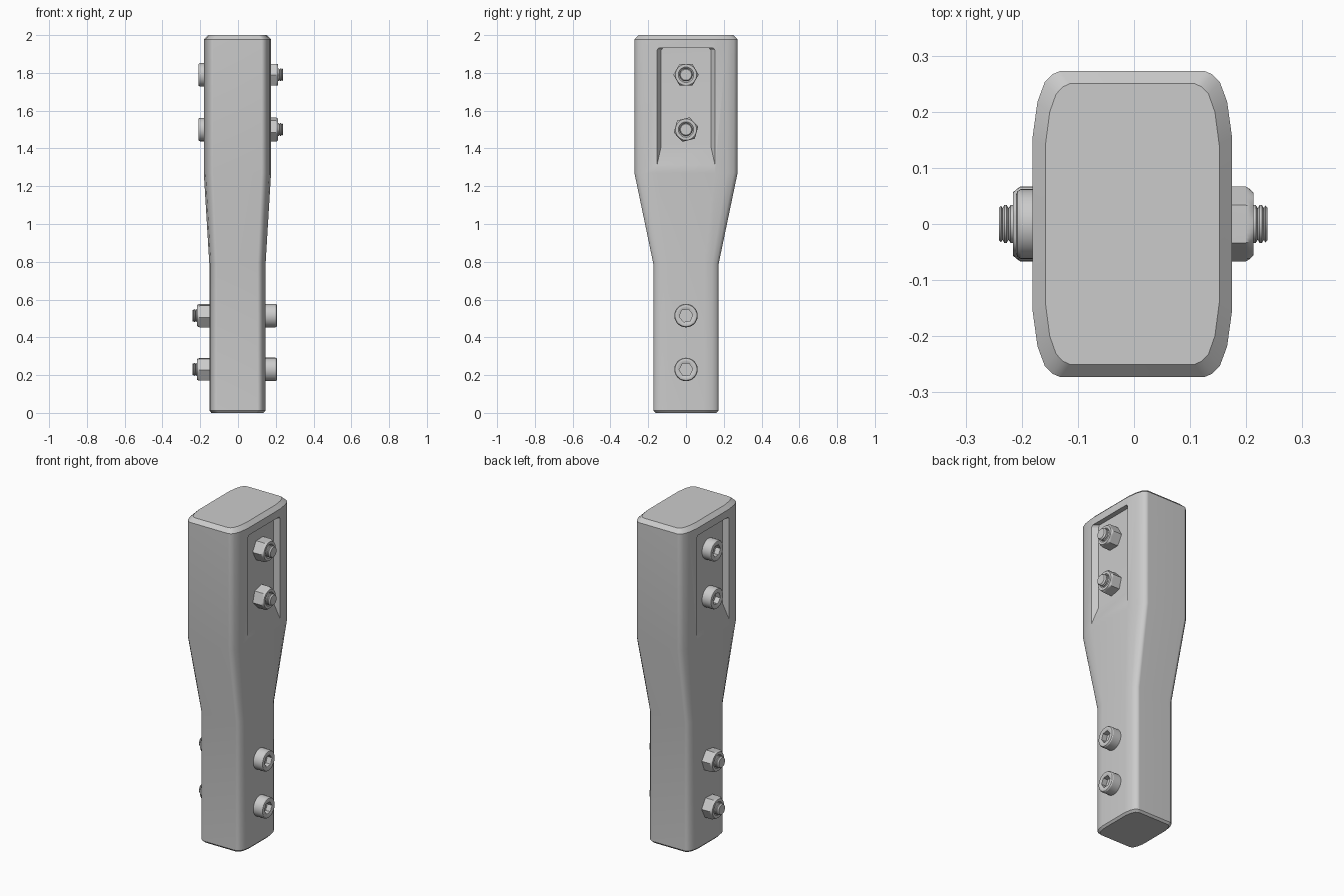
import bpy, bmesh
from math import pi, cos, sin

if "Cube" in bpy.data.objects:
    bpy.data.objects.remove(bpy.data.objects["Cube"])


def loft(name, rings):
    """Closed solid skinned through equal-length rings of points."""
    bm = bmesh.new()
    vr = [[bm.verts.new(p) for p in ring] for ring in rings]
    n = len(vr[0])
    for a, b in zip(vr, vr[1:]):
        for i in range(n):
            j = (i + 1) % n
            bm.faces.new((a[i], a[j], b[j], b[i]))
    bm.faces.new(vr[0])
    bm.faces.new(vr[-1])
    bmesh.ops.recalc_face_normals(bm, faces=bm.faces[:])
    me = bpy.data.meshes.new(name)
    bm.to_mesh(me)
    bm.free()
    ob = bpy.data.objects.new(name, me)
    bpy.context.collection.objects.link(ob)
    return ob


def select(ob):
    bpy.ops.object.select_all(action='DESELECT')
    ob.select_set(True)
    bpy.context.view_layer.objects.active = ob


def smooth(ob):
    select(ob)
    bpy.ops.object.shade_smooth_by_angle(angle=pi / 6)
    ob.modifiers.new("weighted", 'WEIGHTED_NORMAL').keep_sharp = True


# Grip body: rounded rectangle whose corners run further along y than x
OFFSET = -0.003
CORNER = [(.05, 0), (.036, .006), (.022, .02), (.009, .055), (0, .12)]


def section(hx, hy, z):
    sx, sy = hx / .178, hy / .273
    q = [(hx - dx * sx, hy - dy * sy) for dx, dy in CORNER]
    pts = q + [(x, -y) for x, y in q[::-1]]
    pts += [(-x, -y) for x, y in q] + [(-x, y) for x, y in q[::-1]]
    return [(x + OFFSET, y, z) for x, y in pts]


body = loft("grip_body", [
    section(.138, .162, 0), section(.149, .173, .012),
    section(.149, .173, .79), section(.178, .273, 1.27),
    section(.178, .273, 1.977), section(.155, .25, 2)])


# Tapered pockets on both wide faces
def pocket_ring(x, hy, z0, z1):
    return [(x + OFFSET, -hy, z0), (x + OFFSET, hy, z0), (x + OFFSET, hy, z1 - .012),
            (x + OFFSET, hy - .01, z1), (x + OFFSET, -hy + .01, z1),
            (x + OFFSET, -hy, z1 - .012)]


for s in (1, -1):
    cutter = loft("pocket_cutter", [pocket_ring(s * .148, .132, 1.41, 1.932),
                                    pocket_ring(s * .208, .176, 1.21, 1.932)])
    cutter.hide_render = True
    mod = body.modifiers.new("pocket", 'BOOLEAN')
    mod.operation, mod.solver, mod.object = 'DIFFERENCE', 'EXACT', cutter
    select(body)
    bpy.ops.object.modifier_apply(modifier=mod.name)
    bpy.data.objects.remove(cutter)
smooth(body)


# Rings around the bolt axis (x): round, hexagonal, or hexagon trimmed by a circle
def ring(x, z, r=None, hexr=None, turn=0.0, n=48):
    pts = []
    for i in range(n):
        a = 2 * pi * i / n
        h = hexr * cos(pi / 6) / cos(a % (pi / 3) - pi / 6) if hexr else r
        rad = min(h, r) if r else h
        pts.append((x, rad * cos(a + turn), z + rad * sin(a + turn)))
    return pts


def fastener(name, z, s, shift, turn):
    """Socket-head bolt with its head on side s and a nut on the other side."""
    def X(v):
        return s * v + shift

    # Bolt: socket, head, shaft, threaded tip
    rings = [ring(X(.175), z, hexr=.036, turn=turn),
             ring(X(.206), z, hexr=.036, turn=turn),
             ring(X(.210), z, r=.044), ring(X(.210), z, r=.053),
             ring(X(.208), z, r=.058), ring(X(.202), z, r=.062),
             ring(X(.144), z, r=.062), ring(X(.144), z, r=.033)]
    for k in range(3):
        x = -.202 - .011 * k
        rings += [ring(X(x), z, r=.034), ring(X(x - .004), z, r=.034),
                  ring(X(x - .0075), z, r=.028)]
    rings += [ring(X(-.234), z, r=.033), ring(X(-.238), z, r=.029)]
    smooth(loft(name + "_bolt", rings))

    # Nut with trimmed corners and countersunk mouth
    smooth(loft(name + "_nut", [
        ring(X(-.144), z, hexr=.067, turn=turn),
        ring(X(-.199), z, hexr=.067, turn=turn),
        ring(X(-.206), z, r=.0625, hexr=.067, turn=turn),
        ring(X(-.213), z, r=.056, turn=turn),
        ring(X(-.213), z, r=.041, turn=turn),
        ring(X(-.206), z, r=.033, turn=turn)]))


fastener("upper_top", 1.79, -1, 0, 0)
fastener("upper_low", 1.50, -1, 0, .25)
fastener("lower_top", .515, 1, -.003, .15)
fastener("lower_low", .23, 1, -.003, .05)
